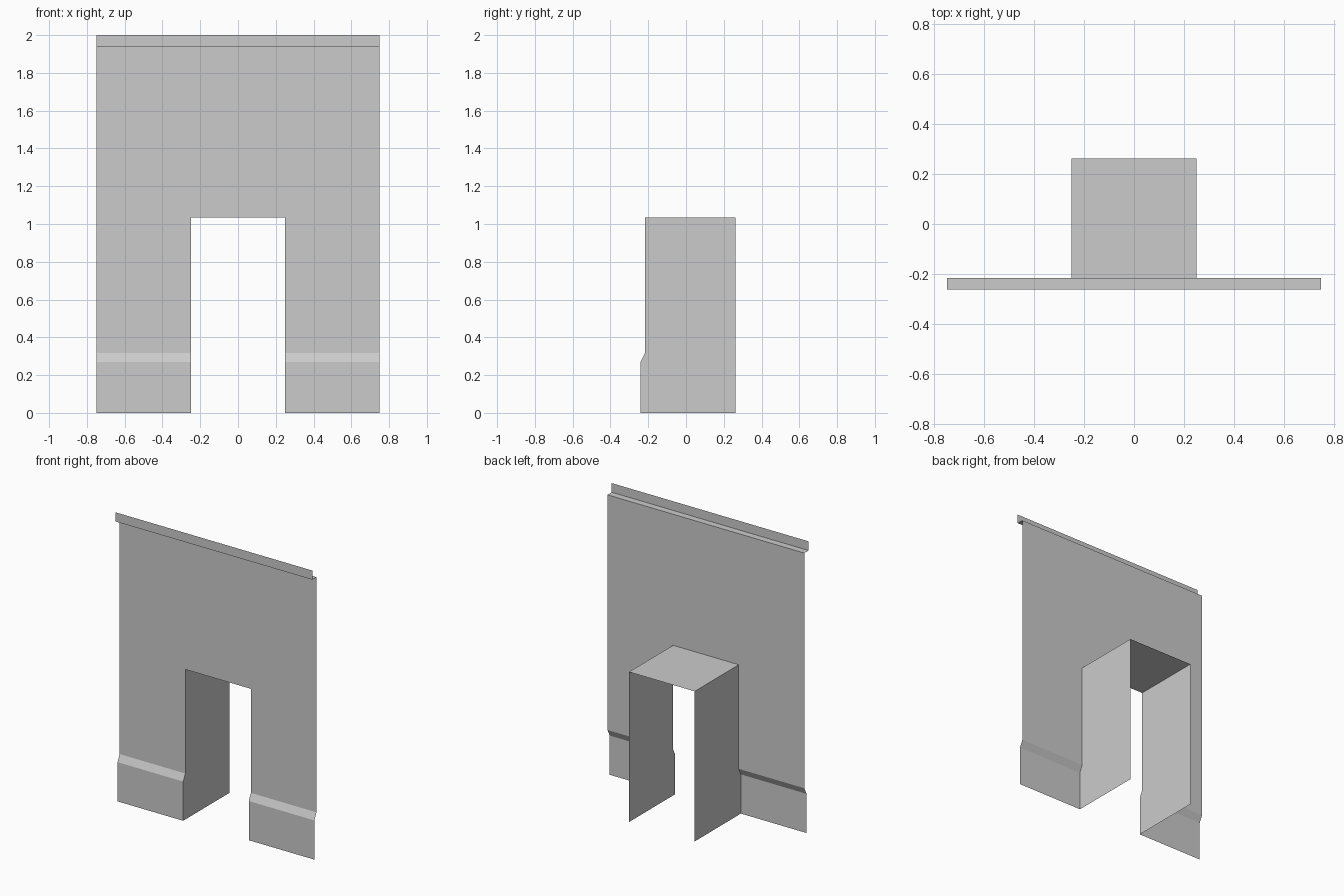
import bpy, bmesh

if "Cube" in bpy.data.objects:
    bpy.data.objects.remove(bpy.data.objects["Cube"])

HALF_W, DOOR_W, DOOR_H = 0.75, 0.25, 1.034
BACK, WALL = 0.263, -0.217

# Side profiles as (y, z)
SKIRT = [(-0.24, 0), (-0.24, 0.27), (WALL, 0.317), (WALL, DOOR_H)]
UPPER = [(WALL, DOOR_H), (WALL, 1.937), (-0.263, 1.937), (-0.263, 2.0)]


def new_object(name, bm):
    bmesh.ops.remove_doubles(bm, verts=bm.verts, dist=1e-5)
    mesh = bpy.data.meshes.new(name)
    bm.to_mesh(mesh)
    bm.free()
    obj = bpy.data.objects.new(name, mesh)
    bpy.context.collection.objects.link(obj)
    return obj


def sweep(bm, profile, xs):
    """Sheet made by sweeping a side profile through the given x stations."""
    rows = [[bm.verts.new((x, y, z)) for y, z in profile] for x in xs]
    for a, b in zip(rows, rows[1:]):
        for i in range(len(profile) - 1):
            bm.faces.new((a[i], b[i], b[i + 1], a[i + 1]))


# Front wall: two legs with flared skirting, upper wall with ledge and lip
bm = bmesh.new()
for s in (-1, 1):
    sweep(bm, SKIRT, sorted((s * DOOR_W, s * HALF_W)))
sweep(bm, UPPER, (-HALF_W, -DOOR_W, DOOR_W, HALF_W))
new_object("front_wall", bm)

# Doorway side walls, following the skirting at the front edge
for s, side in ((-1, "left"), (1, "right")):
    bm = bmesh.new()
    outline = SKIRT + [(BACK, DOOR_H), (BACK, 0)]
    face = bm.faces.new([bm.verts.new((s * DOOR_W, y, z)) for y, z in outline])
    if face.calc_center_median().x > 0:
        face.normal_flip()
    new_object(f"doorway_{side}_wall", bm)

# Doorway ceiling
bm = bmesh.new()
sweep(bm, [(WALL, DOOR_H), (BACK, DOOR_H)], (DOOR_W, -DOOR_W))
new_object("doorway_ceiling", bm)
